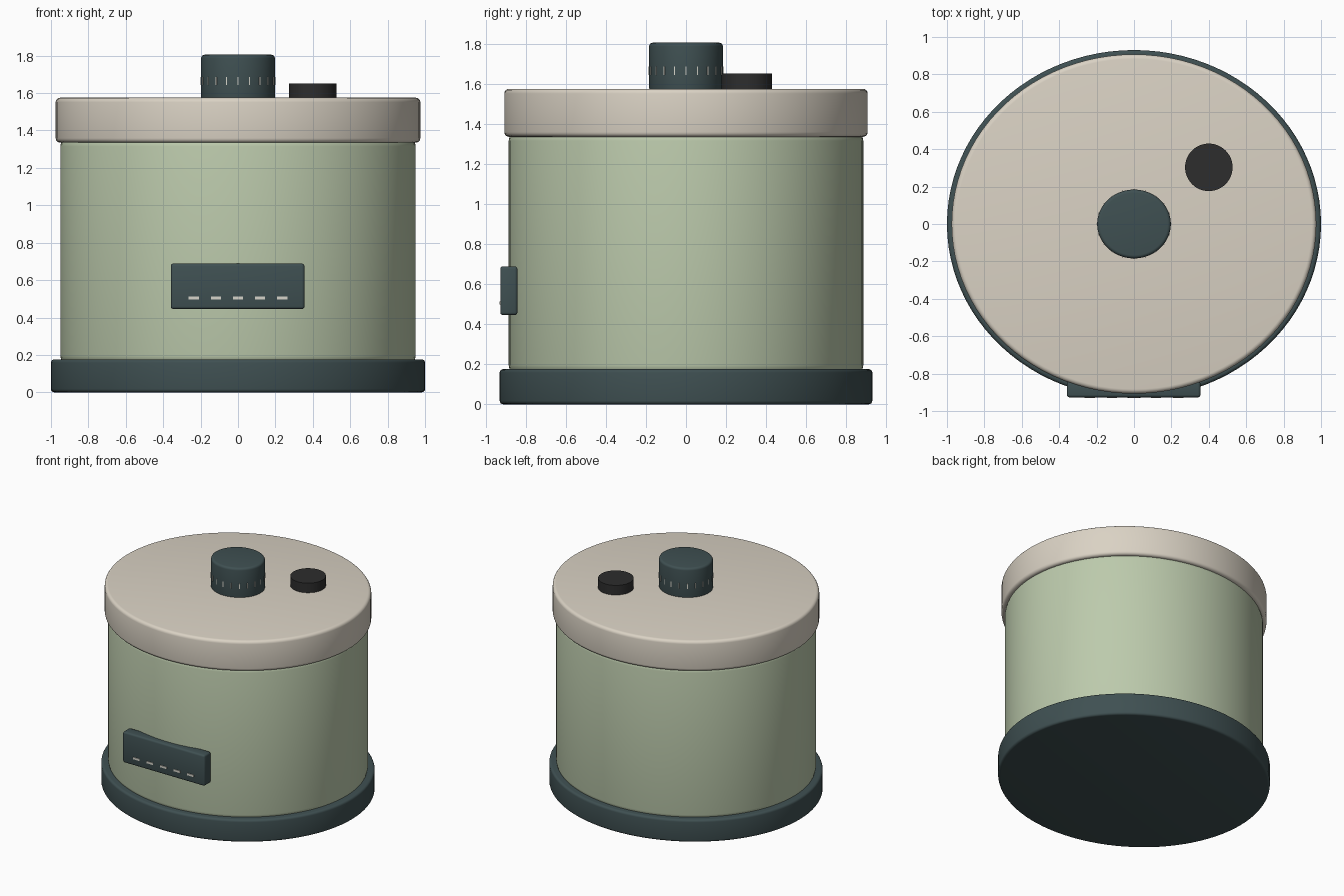
import bpy, bmesh, math

if "Cube" in bpy.data.objects:
    bpy.data.objects.remove(bpy.data.objects["Cube"])


def material(name, srgb):
    m = bpy.data.materials.new(name)
    lin = [(c / 255 / 12.92) if c < 10 else ((c / 255 + 0.055) / 1.055) ** 2.4 for c in srgb]
    m.diffuse_color = (*lin, 1)
    m.use_nodes = True
    m.node_tree.nodes["Principled BSDF"].inputs["Base Color"].default_value = m.diffuse_color
    return m


teal = material("dark teal", (63, 80, 82))
sage = material("sage green", (188, 202, 172))
cream = material("warm cream", (218, 210, 196))
black = material("soft black", (45, 45, 45))
pale = material("pale grey", (215, 213, 203))


def finish(bm, name, mat, smooth=True):
    bmesh.ops.recalc_face_normals(bm, faces=bm.faces)
    mesh = bpy.data.meshes.new(name)
    bm.to_mesh(mesh)
    bm.free()
    mesh.materials.append(mat)
    ob = bpy.data.objects.new(name, mesh)
    bpy.context.collection.objects.link(ob)
    if smooth:
        bpy.ops.object.select_all(action='DESELECT')
        bpy.context.view_layer.objects.active = ob
        ob.select_set(True)
        bpy.ops.object.shade_smooth_by_angle(angle=math.radians(35))
    return ob


def drum(name, mat, rx, ry, z0, z1, bevel, segs=96, x=0, y=0):
    """Elliptical cylinder with rounded rims, closed top and bottom."""
    profile = []
    steps = 4 if bevel else 0
    for zc, start in ((z0 + bevel, -90), (z1 - bevel, 0)):
        for i in range(steps + 1):
            a = math.radians(start + (90 * i / steps if steps else 0))
            profile.append((bevel * (math.cos(a) - 1), zc + bevel * math.sin(a)))
    bm = bmesh.new()
    rings = []
    for inset, z in profile:
        rings.append([bm.verts.new((x + (rx + inset) * math.cos(2 * math.pi * i / segs),
                                    y + (ry + inset) * math.sin(2 * math.pi * i / segs), z))
                      for i in range(segs)])
    for a, b in zip(rings, rings[1:]):
        for i in range(segs):
            j = (i + 1) % segs
            bm.faces.new((a[i], a[j], b[j], b[i]))
    bm.faces.new(rings[0][::-1])
    bm.faces.new(rings[-1])
    return finish(bm, name, mat)


def box(name, mat, centre, size, bevel=0, turn=0):
    bm = bmesh.new()
    bmesh.ops.create_cube(bm, size=1)
    bmesh.ops.scale(bm, vec=size, verts=bm.verts)
    if bevel:
        bmesh.ops.bevel(bm, geom=bm.edges[:], offset=bevel, segments=3, profile=0.5, affect='EDGES')
    ob = finish(bm, name, mat, smooth=bevel > 0)
    ob.location = centre
    ob.rotation_euler.z = turn
    return ob


# Main stacked body
drum("base", teal, 1.0, 0.93, 0, 0.176, 0.018)
drum("pot_body", sage, 0.95, 0.885, 0.15, 1.36, 0.045)
drum("lid", cream, 0.975, 0.907, 1.335, 1.575, 0.024)

# Lid fittings
KX, KY = 0.197, 0.184
drum("knob", teal, KX, KY, 1.56, 1.805, 0.018, segs=64)
drum("steam_vent", black, 0.127, 0.127, 1.56, 1.651, 0, segs=48, x=0.4, y=0.303)

# Tick marks round the knob
for i in range(20):
    a = 2 * math.pi * i / 20
    box(f"knob_tick_{i + 1}", pale, (KX * math.cos(a), KY * math.sin(a), 1.664),
        (0.006, 0.007, 0.042), turn=a + math.pi / 2)

# Front control panel with indicator dashes
box("control_panel", teal, (-0.002, -0.884, 0.567), (0.715, 0.086, 0.243), bevel=0.014)
for i in range(5):
    box(f"panel_dash_{i + 1}", pale, (0.118 * (i - 2), -0.927, 0.505), (0.055, 0.008, 0.016))
